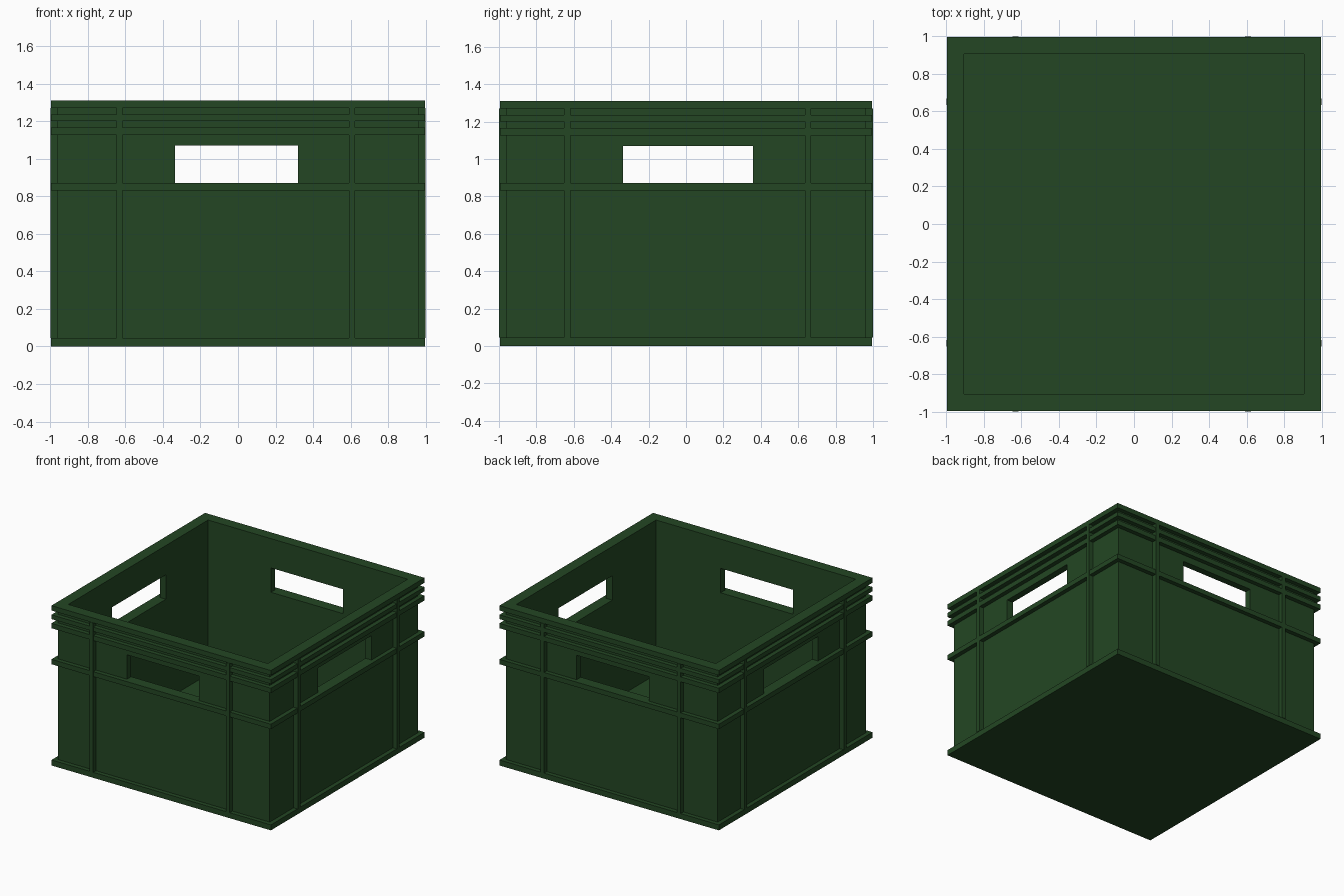
import bpy
import bmesh

if "Cube" in bpy.data.objects:
    bpy.data.objects.remove(bpy.data.objects["Cube"])

GREEN = (0.017, 0.062, 0.017, 1.0)
green = bpy.data.materials.new("dark green plastic")
green.use_nodes = True
green.diffuse_color = GREEN
green.node_tree.nodes["Principled BSDF"].inputs["Base Color"].default_value = GREEN

BAND, WALL, INNER = 0.995, 0.96, 0.905   # half widths of bands, wall outside, wall inside
BASE_TOP, RIM_LOW, RIM_TOP = 0.045, 1.27, 1.31


def finish(name, bm):
    bmesh.ops.recalc_face_normals(bm, faces=bm.faces)
    mesh = bpy.data.meshes.new(name)
    bm.to_mesh(mesh)
    bm.free()
    mesh.materials.append(green)
    obj = bpy.data.objects.new(name, mesh)
    bpy.context.collection.objects.link(obj)
    return obj


def box(name, x, y, z):
    """Box from (low, high) pairs."""
    bm = bmesh.new()
    bmesh.ops.create_cube(bm, size=1)
    for v in bm.verts:
        v.co = [lo + (c + 0.5) * (hi - lo) for c, (lo, hi) in zip(v.co, (x, y, z))]
    return finish(name, bm)


def square_ring(name, outer, inner, low, high):
    """Closed square tube swept from four mitred corners."""
    bm = bmesh.new()
    section = [(outer, low), (outer, high), (inner, high), (inner, low)]
    corners = [(-1, -1), (1, -1), (1, 1), (-1, 1)]
    loops = [[bm.verts.new((sx * r, sy * r, z)) for r, z in section] for sx, sy in corners]
    for i in range(4):
        a, b = loops[i], loops[(i + 1) % 4]
        for j in range(4):
            k = (j + 1) % 4
            bm.faces.new((a[j], b[j], b[k], a[k]))
    return finish(name, bm)


# Floor slab and walls
box("base", (-BAND, BAND), (-BAND, BAND), (0, BASE_TOP))
walls = square_ring("walls", WALL, INNER, BASE_TOP, RIM_LOW)

# Hand holes through opposite walls
cutters = [
    box("front_back_cutter", (-0.335, 0.32), (-2, 2), (0.87, 1.07)),
    box("side_cutter", (-2, 2), (-0.338, 0.358), (0.87, 1.07)),
]
bpy.context.view_layer.objects.active = walls
for cutter in cutters:
    cutter.hide_render = True
    mod = walls.modifiers.new("hand_hole", "BOOLEAN")
    mod.operation = "DIFFERENCE"
    mod.solver = "EXACT"
    mod.object = cutter
    bpy.ops.object.modifier_apply(modifier=mod.name)
    bpy.data.objects.remove(cutter)

# Rim and horizontal bands
square_ring("rim", BAND, INNER, RIM_LOW, RIM_TOP)
for name, low, high in (("upper_band", 1.2, 1.235),
                        ("lower_band", 1.125, 1.165),
                        ("handle_band", 0.83, 0.87)):
    square_ring(name, BAND, WALL - 0.01, low, high)

# Vertical ribs, two on each wall
rib_z = (BASE_TOP, RIM_LOW)
for sign, front, side in ((-1, "front", "right"), (1, "back", "left")):
    depth = sorted((sign * (WALL - 0.01), sign * 0.999))
    for i, span in enumerate(((-0.648, -0.616), (0.59, 0.622))):
        box(f"{front}_rib_{i + 1}", span, depth, rib_z)
    for i, span in enumerate(((-0.652, -0.618), (0.635, 0.667))):
        box(f"{side}_rib_{i + 1}", depth, span, rib_z)
